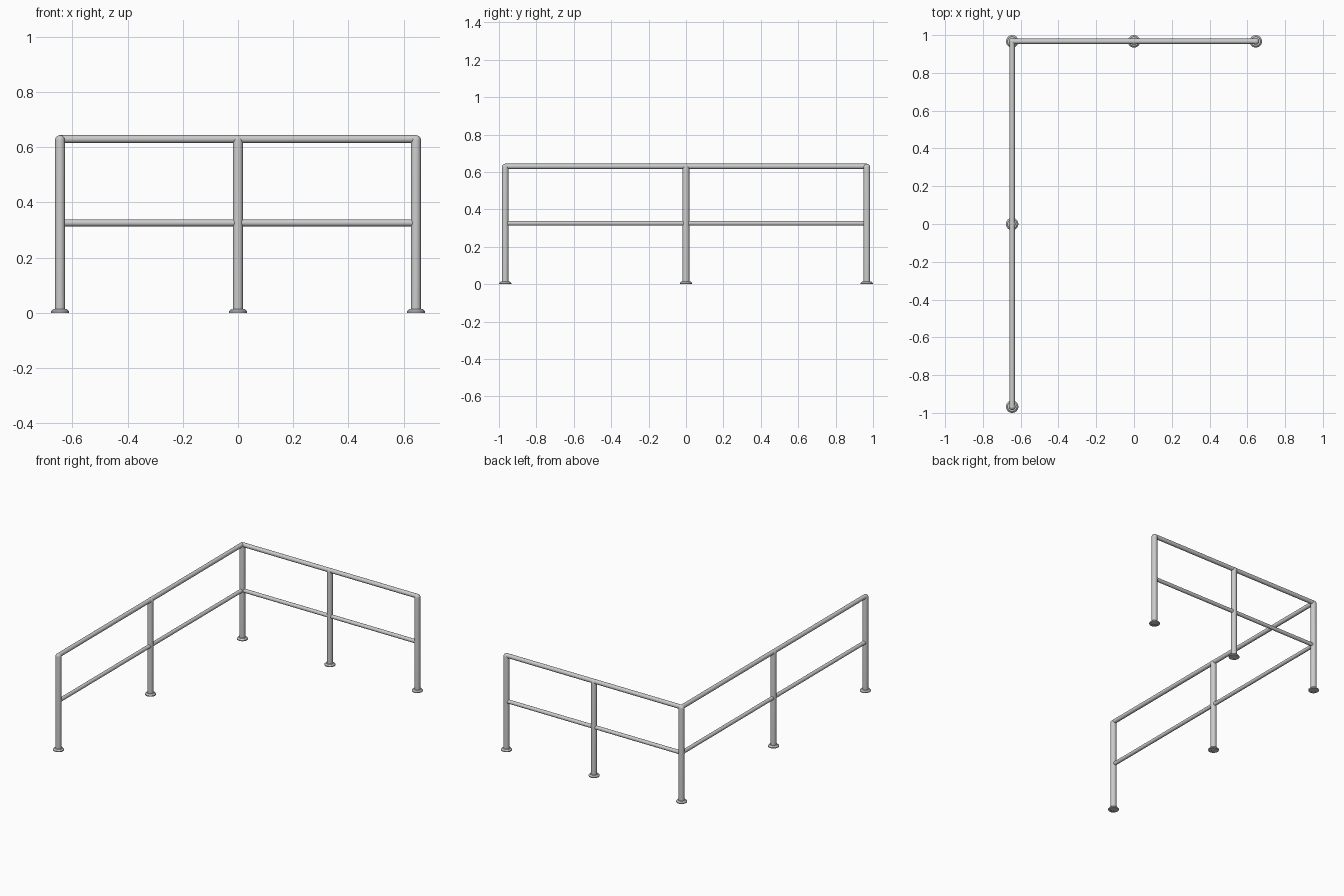
import bpy, bmesh
from math import sin, cos, pi, radians
from mathutils import Vector

if "Cube" in bpy.data.objects:
    bpy.data.objects.remove(bpy.data.objects["Cube"])

X, Y = 0.645, 0.967          # post lines
POST_R, TOP_Z = 0.018, 0.626
SIDES = 24


def finish(name, bm):
    bmesh.ops.recalc_face_normals(bm, faces=bm.faces)
    mesh = bpy.data.meshes.new(name)
    bm.to_mesh(mesh)
    bm.free()
    ob = bpy.data.objects.new(name, mesh)
    bpy.context.collection.objects.link(ob)
    bpy.ops.object.select_all(action='DESELECT')
    ob.select_set(True)
    bpy.context.view_layer.objects.active = ob
    bpy.ops.object.shade_smooth_by_angle(angle=radians(35))
    return ob


def lathe(name, profile, loc):
    """Spin an (r, z) profile around a vertical axis."""
    bm = bmesh.new()
    verts = [bm.verts.new((loc[0] + r, loc[1], z)) for r, z in profile]
    edges = [bm.edges.new(p) for p in zip(verts, verts[1:])]
    bmesh.ops.spin(bm, geom=verts + edges, cent=(*loc, 0), axis=(0, 0, 1),
                   angle=2 * pi, steps=SIDES)
    bmesh.ops.remove_doubles(bm, verts=bm.verts, dist=1e-5)
    return finish(name, bm)


def rail(name, a, b, r):
    """Straight round bar from a to b."""
    a, b = Vector(a), Vector(b)
    bm = bmesh.new()
    bmesh.ops.create_cone(bm, cap_ends=True, segments=SIDES, radius1=r, radius2=r,
                          depth=(b - a).length)
    bm.transform((b - a).to_track_quat('Z', 'Y').to_matrix().to_4x4())
    bmesh.ops.translate(bm, verts=bm.verts, vec=(a + b) / 2)
    return finish(name, bm)


# Posts with domed tops, each standing in a bevelled floor flange
dome = [(POST_R * cos(t * pi / 12), TOP_Z + POST_R * sin(t * pi / 12)) for t in range(7)]
post_profile = [(0, 0.001), (POST_R, 0.001)] + dome
flange_profile = [(POST_R, 0), (0.033, 0), (0.033, 0.006), (0.025, 0.014), (POST_R, 0.014)]
posts = {"corner": (-X, Y), "back_middle": (0, Y), "back_end": (X, Y),
         "side_middle": (-X, 0), "side_end": (-X, -Y)}
for label, loc in posts.items():
    lathe(label + "_post", post_profile, loc)
    lathe(label + "_flange", flange_profile, loc)

# Top and middle rails along the back and the left side
for label, z, r in (("top", 0.630, 0.0142), ("middle", 0.326, 0.0125)):
    rail(label + "_back_rail", (-X, Y, z), (X, Y, z), r)
    rail(label + "_side_rail", (-X, -Y, z), (-X, Y, z), r)
